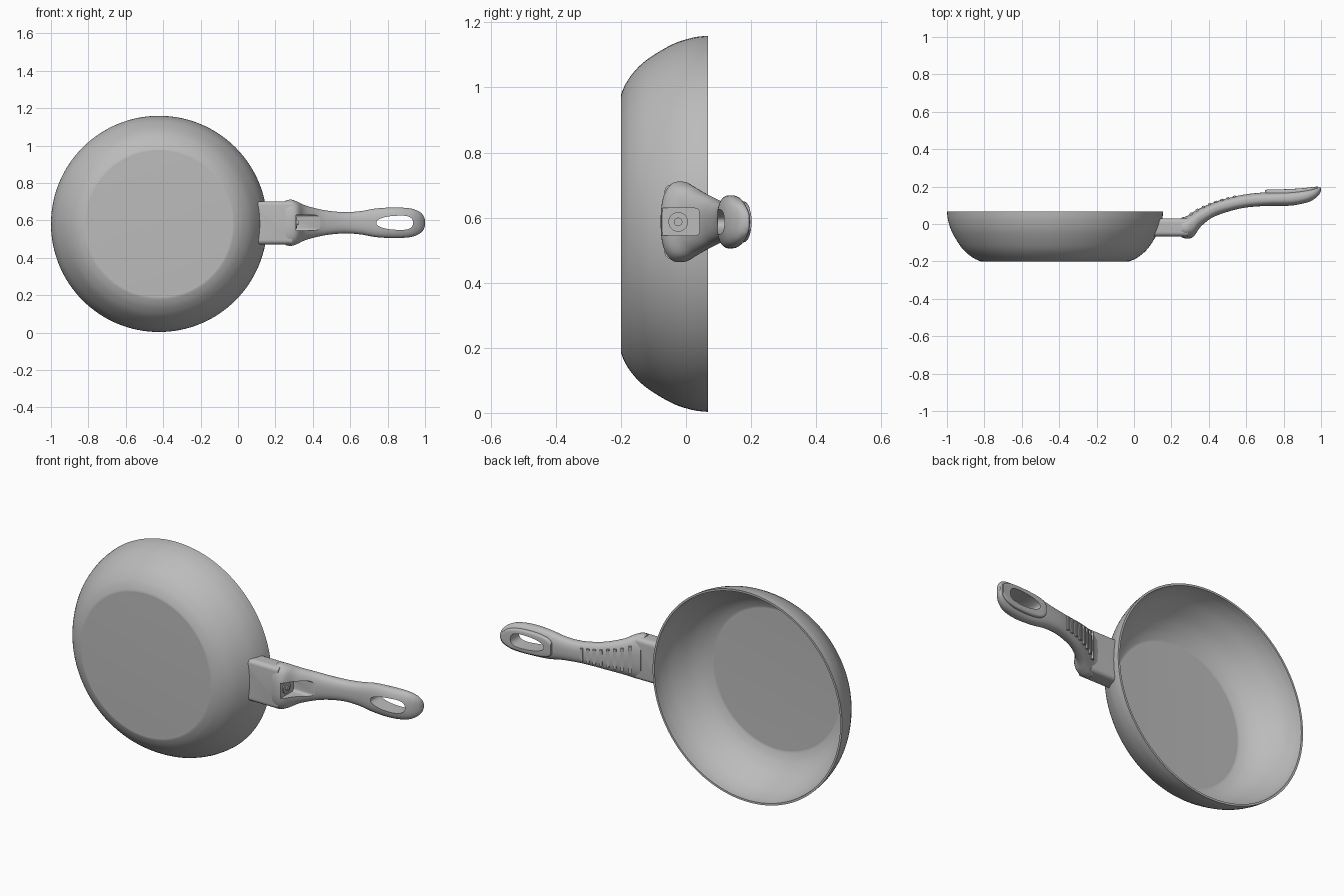
import bpy, bmesh, math
from mathutils import Matrix, Vector

if "Cube" in bpy.data.objects:
    bpy.data.objects.remove(bpy.data.objects["Cube"])

grey = bpy.data.materials.new("plain grey")
grey.use_nodes = True
grey.diffuse_color = (0.5, 0.5, 0.5, 1)
grey.node_tree.nodes["Principled BSDF"].inputs["Base Color"].default_value = (0.5, 0.5, 0.5, 1)

CX, CZ = -0.422, 0.581      # pan axis
HZ = 0.587                  # handle centre line


def finish(bm, name):
    bmesh.ops.recalc_face_normals(bm, faces=bm.faces)
    mesh = bpy.data.meshes.new(name)
    bm.to_mesh(mesh)
    bm.free()
    mesh.materials.append(grey)
    ob = bpy.data.objects.new(name, mesh)
    bpy.context.collection.objects.link(ob)
    return ob


def activate(ob):
    bpy.ops.object.select_all(action='DESELECT')
    ob.select_set(True)
    bpy.context.view_layer.objects.active = ob


def smooth(ob, angle=35):
    activate(ob)
    bpy.ops.object.shade_smooth_by_angle(angle=math.radians(angle))


def cut(ob, cutter):
    mod = ob.modifiers.new("cut", 'BOOLEAN')
    mod.operation, mod.object, mod.solver = 'DIFFERENCE', cutter, 'EXACT'
    activate(ob)
    bpy.ops.object.modifier_apply(modifier=mod.name)


def spline(points, steps):
    """Catmull-Rom curve through tuples of any length."""
    out = []
    for i in range(len(points) - 1):
        a, b = points[max(i - 1, 0)], points[i]
        c, d = points[i + 1], points[min(i + 2, len(points) - 1)]
        for k in range(steps):
            t = k / steps
            out.append(tuple(q + 0.5 * t * (r - p + t * (2 * p - 5 * q + 4 * r - s
                       + t * (3 * (q - r) + s - p))) for p, q, r, s in zip(a, b, c, d)))
    return out + [points[-1]]


def revolve(profile, name, sides=128):
    """Turn (radius, y) points about the pan axis."""
    bm = bmesh.new()
    rings = []
    for r, y in profile:
        if r == 0:
            rings.append([bm.verts.new((CX, y, CZ))] * sides)
        else:
            rings.append([bm.verts.new((CX + r * math.cos(a), y, CZ + r * math.sin(a)))
                          for a in (math.tau * i / sides for i in range(sides))])
    for a, b in zip(rings, rings[1:]):
        for i in range(sides):
            j = (i + 1) % sides
            bm.faces.new(list(dict.fromkeys((a[i], a[j], b[j], b[i]))))
    return finish(bm, name)


def loft(stations, name, power, sides=40):
    """Skin rounded sections given as (x, low y, high y, half height)."""
    bm = bmesh.new()
    rings = []

    def rounded(v):
        return math.copysign(abs(v) ** (2 / power), v)
    for x, lo, hi, half in stations:
        rings.append([bm.verts.new((x, (lo + hi) / 2 + (hi - lo) / 2 * rounded(math.sin(a)),
                                    HZ + half * rounded(math.cos(a))))
                      for a in (math.tau * (i + 0.5) / sides for i in range(sides))])
    for a, b in zip(rings, rings[1:]):
        for i in range(sides):
            j = (i + 1) % sides
            bm.faces.new((a[i], a[j], b[j], b[i]))
    bm.faces.new(rings[0])
    bm.faces.new(rings[-1])
    return finish(bm, name)


def box(lo, hi, name, bevel=0.0, axis=None, tilt=0.0):
    """Box between two corners; bevels all edges or those along one axis."""
    lo, hi = Vector(lo), Vector(hi)
    bm = bmesh.new()
    bmesh.ops.create_cube(bm, size=1, matrix=Matrix.Translation((lo + hi) / 2)
                          @ Matrix.Rotation(tilt, 4, 'Z') @ Matrix.Diagonal((*(hi - lo), 1)))
    if bevel:
        edges = [e for e in bm.edges if axis is None
                 or abs((e.verts[0].co - e.verts[1].co).normalized()[axis]) > 0.9]
        bmesh.ops.bevel(bm, geom=edges, offset=bevel, segments=5, profile=0.5, affect='EDGES')
    return finish(bm, name)


def disc(x0, x1, y, r, name):
    bm = bmesh.new()
    bmesh.ops.create_cone(bm, cap_ends=True, segments=32, radius1=r, radius2=r, depth=x1 - x0,
                          matrix=Matrix.Translation(((x0 + x1) / 2, y, HZ))
                          @ Matrix.Rotation(math.pi / 2, 4, 'Y'))
    smooth(finish(bm, name))


# Pan body: outer wall, thin rim, inner wall and floor
wall = spline([(0.385, -0.2), (0.405, -0.197), (0.45, -0.173), (0.5, -0.126),
               (0.55, -0.045), (0.572, 0.02), (0.578, 0.068)], 6)
inner = [(r - 0.011, y + 0.012 * (0.068 - y) / 0.268) for r, y in wall]
smooth(revolve([(0, -0.2)] + wall + inner[::-1] + [(0, -0.188)], "pan_body"), 40)

# Bracket between pan and handle, trimmed to the curve of the wall
bracket = box((0.05, -0.066, HZ - 0.115), (0.29, 0.03, HZ + 0.115), "bracket", 0.022, 0)
trim = revolve([(0, -0.2)] + [(r - 0.005, y) for r, y in wall] + [(0, 0.068)], "trim_cutter")
cut(bracket, trim)
smooth(bracket)

# Handle: wide socket, slim neck, rounded end
stations = spline([(0.255, -0.072, 0.034, 0.12), (0.285, -0.078, 0.044, 0.124),
                   (0.32, -0.068, 0.066, 0.112), (0.36, -0.014, 0.088, 0.093),
                   (0.43, 0.038, 0.117, 0.074), (0.5, 0.065, 0.138, 0.062),
                   (0.58, 0.085, 0.156, 0.057), (0.66, 0.094, 0.166, 0.063),
                   (0.74, 0.096, 0.172, 0.077), (0.84, 0.096, 0.178, 0.082),
                   (0.92, 0.112, 0.186, 0.077), (0.965, 0.134, 0.192, 0.062),
                   (0.99, 0.158, 0.196, 0.04), (0.999, 0.175, 0.194, 0.018)], 5)
handle = loft(stations, "handle", 2.5)

# Raised pad around the hanging hole
pad = loft(spline([(0.7, 0.15, 0.182, 0.03), (0.72, 0.15, 0.184, 0.048),
                   (0.78, 0.15, 0.185, 0.06), (0.88, 0.155, 0.19, 0.062),
                   (0.95, 0.165, 0.197, 0.05), (0.985, 0.175, 0.201, 0.025)], 4), "hole_pad", 5)

# Hanging hole, narrower towards the pan
bm = bmesh.new()
outline = []
for i in range(48):
    a = math.tau * i / 48
    c, s = math.cos(a), math.sin(a)
    outline.append(bm.verts.new((0.838 + 0.098 * math.copysign(abs(c) ** 0.8, c), 0,
                                 HZ + (0.037 + 0.009 * c) * math.copysign(abs(s) ** 0.8, s))))
face = bm.faces.new(outline)
top = bmesh.ops.extrude_face_region(bm, geom=[face])["geom"]
bmesh.ops.translate(bm, vec=(0, 0.4, 0), verts=[v for v in top if isinstance(v, bmesh.types.BMVert)])
hole = finish(bm, "hole_cutter")

# Recess under the socket
recess = box((0.31, -0.15, HZ - 0.042), (0.6, 0.042, HZ + 0.042), "recess_cutter", 0.015, 0)

cut(handle, hole)
cut(handle, recess)
cut(pad, hole)
smooth(handle)
smooth(pad)
for helper in (trim, hole, recess):
    bpy.data.objects.remove(helper)

# Fixing screw inside the recess
disc(0.3, 0.316, -0.024, 0.03, "screw_washer")
disc(0.31, 0.324, -0.024, 0.013, "screw_head")

# Grip ribs across the back of the neck
for i in range(8):
    x = 0.305 + i * 0.033
    k = min(range(1, len(stations) - 1), key=lambda n: abs(stations[n][0] - x))
    a, b = stations[k - 1], stations[k + 1]
    slope = (b[2] - a[2]) / (b[0] - a[0])
    y = stations[k][2] + slope * (x - stations[k][0])
    half = 0.62 * stations[k][3]
    box((x - 0.007, y - 0.01, HZ - half), (x + 0.007, y + 0.004, HZ + half),
        "grip_rib_%d" % (i + 1), tilt=math.atan(slope))
